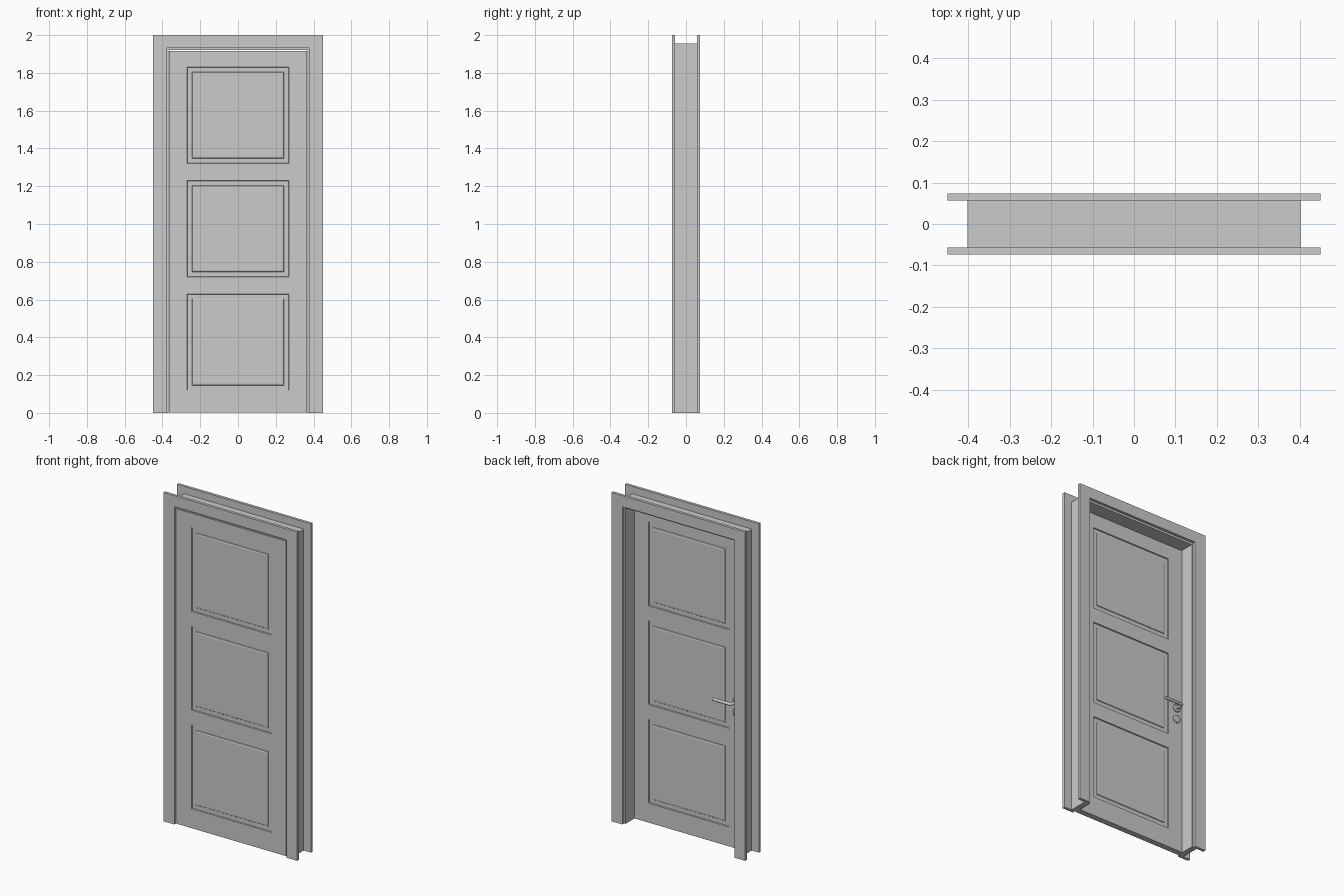
import bpy, bmesh
from math import pi
from mathutils import Vector

if "Cube" in bpy.data.objects:
    bpy.data.objects.remove(bpy.data.objects["Cube"])

W, H, D = 0.45, 2.0, 0.074          # outer half width, height, half depth
CI, CT = 0.377, 1.933               # casing opening
JI, JO = 0.367, 0.402               # jamb inner / outer half width
JZ, JT = 1.92, 1.955                # head jamb underside / top
TRIM = 0.017
LEAF_F, LEAF_B = -0.062, -0.026     # leaf front / back planes


def finish(name, bm):
    bmesh.ops.recalc_face_normals(bm, faces=bm.faces)
    me = bpy.data.meshes.new(name)
    bm.to_mesh(me)
    bm.free()
    ob = bpy.data.objects.new(name, me)
    bpy.context.collection.objects.link(ob)
    return ob


def add_box(bm, lo, hi):
    lo, hi = Vector(lo), Vector(hi)
    new = bmesh.ops.create_cube(bm, size=1)["verts"]
    for v in new:
        v.co = (lo + hi) / 2 + Vector(a * b for a, b in zip(v.co, hi - lo))


def box(name, lo, hi):
    bm = bmesh.new()
    add_box(bm, lo, hi)
    return finish(name, bm)


def smooth(ob):
    bpy.ops.object.select_all(action='DESELECT')
    ob.select_set(True)
    bpy.context.view_layer.objects.active = ob
    bpy.ops.object.shade_smooth_by_angle(angle=0.6)


def disc(name, x, z, y0, y1, r, bevel=0.0):
    bpy.ops.mesh.primitive_cylinder_add(vertices=32, radius=r, depth=y1 - y0,
                                        location=(x, (y0 + y1) / 2, z), rotation=(pi / 2, 0, 0))
    ob = bpy.context.object
    ob.name = name
    if bevel:
        m = ob.modifiers.new("rounded_rim", 'BEVEL')
        m.width, m.segments = bevel, 2
    smooth(ob)
    return ob


# Casings on both faces of the wall
for side, y0, y1 in (("front", -D, -D + TRIM), ("back", D - TRIM, D)):
    box(side + "_casing_left", (-W, y0, 0), (-CI, y1, H))
    box(side + "_casing_right", (CI, y0, 0), (W, y1, H))
    box(side + "_casing_head", (-CI, y0, CT), (CI, y1, H))

# Jamb lining between the casings
JY = D - TRIM
box("jamb_left", (-JO, -JY, 0), (-JI, JY, JT))
box("jamb_right", (JI, -JY, 0), (JO, JY, JT))
box("jamb_head", (-JI, -JY, JZ), (JI, JY, JT))

# Door leaf: slab cut into stiles and rails, then stepped raised panels on both faces
PX, PH = 0.27, 0.51
panels = [0.12, 0.72, 1.32]
bm = bmesh.new()
add_box(bm, (-0.365, LEAF_F, 0.002), (0.365, LEAF_B, JZ - 0.003))
cuts = [((x, 0, 0), (1, 0, 0)) for x in (-PX, PX)]
cuts += [((0, 0, z + h), (0, 0, 1)) for z in panels for h in (0, PH)]
for co, no in cuts:
    bmesh.ops.bisect_plane(bm, geom=bm.verts[:] + bm.edges[:] + bm.faces[:],
                           plane_co=co, plane_no=no)
bmesh.ops.recalc_face_normals(bm, faces=bm.faces)
fields = []
for f in bm.faces:
    c = f.calc_center_median()
    if abs(f.normal.y) > 0.9 and abs(c.x) < 0.1 and any(z < c.z < z + PH for z in panels):
        fields.append(f)
for thick, depth in ((0.003, -0.006), (0.034, 0), (0.003, 0.003), (0.012, 0.002)):
    bmesh.ops.inset_individual(bm, faces=fields, thickness=thick, depth=depth)
finish("door_leaf", bm)

# Handle set on the back face
HX, HZ = -0.325, 0.90
disc("handle_rosette", HX, HZ, LEAF_B, LEAF_B + 0.009, 0.024, 0.003)
disc("keyhole_rosette", HX, HZ - 0.068, LEAF_B, LEAF_B + 0.009, 0.024, 0.003)
box("keyhole", (HX - 0.003, LEAF_B, HZ - 0.08), (HX + 0.003, LEAF_B + 0.0095, HZ - 0.06))

# Lever: bent round bar from the rosette
cu = bpy.data.curves.new("lever", 'CURVE')
cu.dimensions = '3D'
cu.bevel_depth, cu.bevel_resolution, cu.use_fill_caps = 0.009, 4, True
sp = cu.splines.new('POLY')
path = [(0, 0), (0, 0.042), (0.003, 0.051), (0.012, 0.055), (0.125, 0.055)]
sp.points.add(len(path) - 1)
for p, (dx, dy) in zip(sp.points, path):
    p.co = (HX + dx, LEAF_B + dy, HZ, 1)
sp.use_smooth = True
lever = bpy.data.objects.new("lever", cu)
bpy.context.collection.objects.link(lever)
